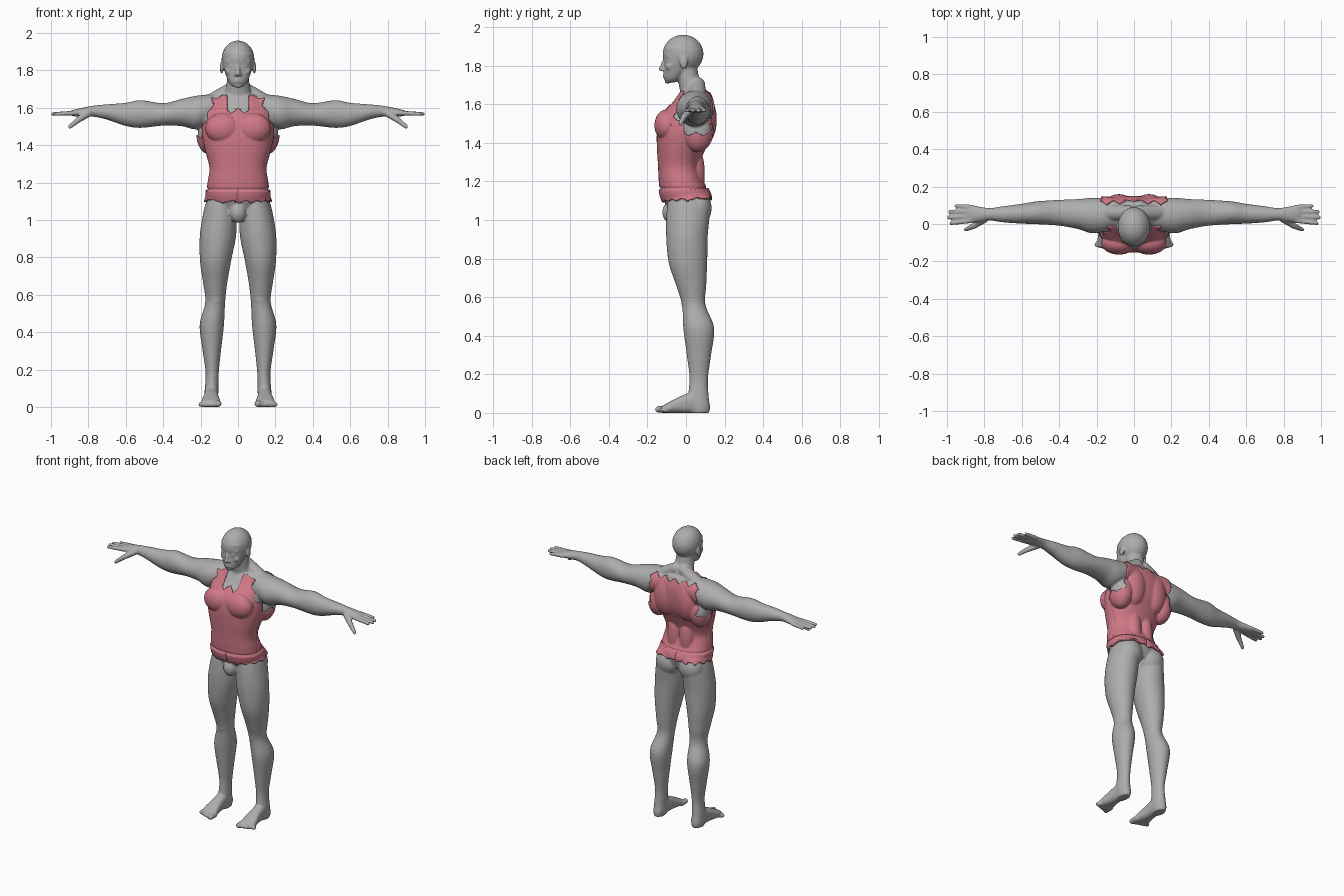
import bpy, bmesh, math
from mathutils import Vector, Matrix

cube = bpy.data.objects.get("Cube")
if cube:
    bpy.data.objects.remove(cube, do_unlink=True)


def material(name, rgb):
    m = bpy.data.materials.new(name)
    m.use_nodes = True
    m.diffuse_color = (*rgb, 1)
    m.node_tree.nodes["Principled BSDF"].inputs["Base Color"].default_value = (*rgb, 1)
    return m


skin = material("grey skin", (0.42, 0.42, 0.42))
cloth = material("pink cloth", (0.62, 0.19, 0.24))
bm = bmesh.new()


def spline(rows, steps=5):
    """Smooth rows of numbers with a Catmull-Rom curve."""
    out = []
    for i in range(len(rows) - 1):
        quad = [rows[max(i - 1, 0)], rows[i], rows[i + 1], rows[min(i + 2, len(rows) - 1)]]
        for k in range(steps):
            t = k / steps
            out.append([b + t * ((c - a) / 2 + t * (a - 2.5 * b + 2 * c - d / 2
                        + t * (1.5 * (b - c) + (d - a) / 2))) for a, b, c, d in zip(*quad)])
    return out + [rows[-1]]


def loft(axis, rows, power=2.0, sides=40):
    """Rows: position on axis, two centre values, two radii."""
    rings = []
    for t, a, b, ra, rb in spline(rows):
        ring = []
        for i in range(sides):
            ang = math.tau * i / sides
            c, s = math.cos(ang), math.sin(ang)
            u = a + ra * math.copysign(abs(c) ** (2 / power), c)
            v = b + rb * math.copysign(abs(s) ** (2 / power), s)
            ring.append(bm.verts.new({"x": (t, u, v), "y": (u, t, v), "z": (u, v, t)}[axis]))
        rings.append(ring)
    for lo, hi in zip(rings, rings[1:]):
        for i in range(sides):
            j = (i + 1) % sides
            bm.faces.new((lo[i], lo[j], hi[j], hi[i]))
    bm.faces.new(rings[0])
    bm.faces.new(rings[-1])


def blob(center, radii):
    bmesh.ops.create_uvsphere(bm, u_segments=24, v_segments=16, radius=1,
                              matrix=Matrix.Translation(center) @ Matrix.Diagonal((*radii, 1)))


def rod(p, q, r1, r2):
    p, q = Vector(p), Vector(q)
    d = q - p
    turn = d.to_track_quat("Z", "Y").to_matrix().to_4x4()
    bmesh.ops.create_cone(bm, cap_ends=True, segments=16, radius1=r1, radius2=r2, depth=d.length,
                          matrix=Matrix.Translation((p + q) / 2) @ turn)
    blob(p, (r1,) * 3)
    blob(q, (r2,) * 3)


# Torso
loft("z", [(1.04, 0, .01, .12, .09), (1.12, 0, 0, .16, .122), (1.2, 0, -.025, .155, .108),
           (1.28, 0, -.037, .145, .1), (1.38, 0, -.023, .17, .12), (1.46, 0, -.005, .185, .137),
           (1.54, 0, .01, .18, .132), (1.61, 0, .037, .165, .1), (1.67, 0, .045, .1, .07)], 2.3)
for center, radii in [
        ((.08, -.1, 1.49), (.088, .056, .075)),     # chest
        ((.155, .06, 1.46), (.06, .075, .1)),       # side back muscle
        ((.08, .085, 1.52), (.08, .067, .13)),      # shoulder blade
        ((.045, .04, 1.24), (.045, .05, .14)),      # lower back
        ((.085, .06, 1.06), (.085, .073, .09)),     # buttock
        ((0, -.08, 1.04), (.045, .043, .055))]:     # groin
    blob(center, radii)

# Leg
loft("z", [(1.13, .085, .01, .075, .1), (1.05, .095, .012, .088, .112), (.92, .107, .005, .097, .108),
           (.78, .12, .01, .083, .1), (.66, .122, .027, .064, .078), (.56, .122, .04, .053, .061),
           (.44, .14, .066, .065, .08), (.3, .14, .067, .049, .063), (.18, .138, .066, .035, .048),
           (.08, .142, .064, .037, .054), (.03, .143, .07, .037, .055), (0, .143, .07, .032, .05)])
blob((.12, -.005, .58), (.032, .02, .04))

# Foot and toes
loft("y", [(.11, .14, .04, .026, .04), (.05, .142, .055, .036, .055), (-.02, .144, .045, .04, .045),
           (-.08, .145, .03, .05, .03), (-.125, .145, .018, .05, .018)], 2.5)
for i in range(5):
    r = .018 if i == 0 else .0135
    x = .106 + .021 * i
    rod((x, -.1, r), (x + .002 * i, -.142 + .008 * i, r), r, r)

# Arm, from the collar to the palm
loft("x", [(.02, .06, 1.61, .06, .065), (.13, .052, 1.597, .085, .076), (.22, .045, 1.575, .095, .09),
           (.3, .053, 1.575, .08, .073), (.4, .06, 1.565, .069, .06), (.52, .06, 1.567, .061, .074),
           (.6, .055, 1.565, .053, .062), (.7, .052, 1.578, .043, .041), (.77, .052, 1.582, .033, .03),
           (.82, .052, 1.578, .04, .025), (.87, .054, 1.573, .046, .019), (.89, .055, 1.572, .042, .014)])
for i, reach in enumerate((.978, .99, .984, .95)):
    rod((.865, .018 + .024 * i, 1.573), (reach, .004 + .031 * i, 1.567), .0135, .0105)
rod((.8, .025, 1.57), (.855, -.01, 1.535), .02, .016)
rod((.855, -.01, 1.535), (.9, -.03, 1.498), .016, .011)

# Neck
loft("z", [(1.6, 0, .05, .1, .07), (1.68, 0, .033, .072, .066), (1.74, 0, .012, .06, .056),
           (1.82, 0, 0, .055, .055)])
rod((.03, .06, 1.7), (.15, .06, 1.625), .04, .045)

# Head: skull, face, nose, brow, eyes, cheeks, lips and ears
blob((0, -.015, 1.86), (.088, .106, .1))
loft("z", [(1.712, 0, -.08, .026, .022), (1.735, 0, -.068, .048, .044), (1.78, 0, -.05, .067, .063),
           (1.83, 0, -.042, .078, .072), (1.89, 0, -.03, .08, .086)], 2.2)
rod((0, -.108, 1.838), (0, -.13, 1.782), .008, .012)
blob((.011, -.117, 1.777), (.01, .012, .009))
rod((.016, -.109, 1.848), (.056, -.09, 1.85), .009, .01)
blob((.032, -.098, 1.825), (.016, .014, .009))
blob((.043, -.082, 1.795), (.026, .024, .022))
for z in (1.752, 1.74):
    blob((0, -.108, z), (.026, .012, .007))
blob((0, -.095, 1.72), (.02, .016, .015))
blob((.088, -.012, 1.815), (.009, .021, .034))

# Body: mirror the parts and fuse them into one smooth skin
bmesh.ops.recalc_face_normals(bm, faces=bm.faces[:])
mesh = bpy.data.meshes.new("body")
bm.to_mesh(mesh)
bm.free()
body = bpy.data.objects.new("body", mesh)
bpy.context.collection.objects.link(body)
mesh.materials.append(skin)
mirror = body.modifiers.new("both sides", "MIRROR")
mirror.use_mirror_merge = False
fuse = body.modifiers.new("fuse", "REMESH")
fuse.mode = "VOXEL"
fuse.voxel_size = .006
soft = body.modifiers.new("soften", "SMOOTH")
soft.factor = .5
soft.iterations = 5
bpy.context.view_layer.update()
fused = bpy.data.meshes.new_from_object(body.evaluated_get(bpy.context.evaluated_depsgraph_get()))
body.modifiers.clear()
body.data = fused
fused.materials.clear()
fused.materials.append(skin)
for p in fused.polygons:
    p.material_index = 0
    p.use_smooth = True


def jag(v, size=.02):
    return size * abs((v * 28) % 2 - 1)


def in_vest(c):
    """Torn hem, neckline and armholes of the vest."""
    x, y, z = abs(c.x), c.y, c.z
    if x > .26 or z < 1.095 + jag(c.x + y, .015) + .06 * max(y, 0):
        return False
    if z < 1.435 + jag(y + .02):
        return True
    if y < .03:
        top = 1.565 + jag(x, .03) if x < .055 else 1.665
        return z < top and x < .125 + .4 * max(1.62 - z, 0) + jag(z, .015) and y < -.01
    return y > .07 and z < 1.635 + jag(x, .025) and x < .165 + jag(z, .015)


def thickness(c):
    """Waistband, side seams and the split at the front of the waistband."""
    band = c.z < 1.165
    if abs(c.z - 1.165) < .005 or (band and abs(c.x) < .004):
        return .002
    if not band and abs(c.y + .015) < .005 and abs(c.x) > .08 and c.z < 1.45:
        return .003
    return .013 if band else .008


# Vest: a raised shell over the torso
vb = bmesh.new()
vb.from_mesh(fused)
vb.normal_update()
bmesh.ops.delete(vb, geom=[f for f in vb.faces if not in_vest(f.calc_center_median())], context="FACES")
for v, spot in [(v, v.co + v.normal * thickness(v.co)) for v in vb.verts]:
    v.co = spot
vest_mesh = bpy.data.meshes.new("vest")
vb.to_mesh(vest_mesh)
vb.free()
vest_mesh.materials.clear()
vest_mesh.materials.append(cloth)
vest = bpy.data.objects.new("vest", vest_mesh)
bpy.context.collection.objects.link(vest)
shell = vest.modifiers.new("cloth thickness", "SOLIDIFY")
shell.thickness = .012
shell.offset = -1
